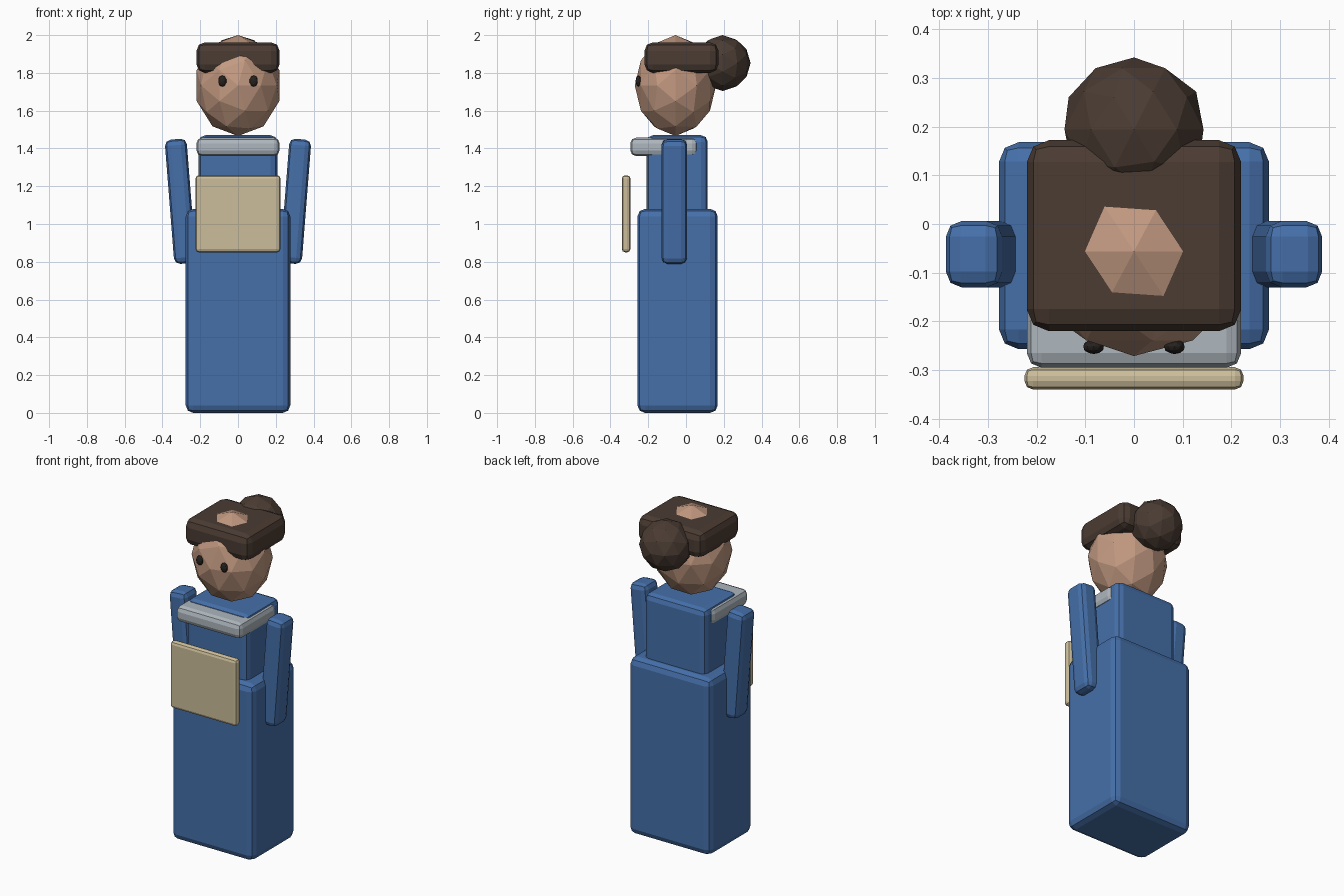
import bpy
from math import radians

if "Cube" in bpy.data.objects:
    bpy.data.objects.remove(bpy.data.objects["Cube"])


def material(name, rgb):
    m = bpy.data.materials.new(name)
    m.diffuse_color = (*rgb, 1)
    m.use_nodes = True
    m.node_tree.nodes["Principled BSDF"].inputs["Base Color"].default_value = m.diffuse_color
    return m


BLUE = material("blue_cloth", (0.06, 0.16, 0.40))
SKIN = material("skin", (0.54, 0.32, 0.22))
HAIR = material("dark_brown", (0.07, 0.045, 0.033))
GREY = material("pale_grey", (0.42, 0.47, 0.51))
CREAM = material("cream", (0.60, 0.51, 0.32))
DARK = material("near_black", (0.02, 0.016, 0.014))


def block(name, x, y, z, bevel, mat, tilt=0):
    """Rounded box from (min, max) ranges, optionally tilted about y."""
    ranges = (x, y, z)
    bpy.ops.mesh.primitive_cube_add(size=1, location=[sum(r) / 2 for r in ranges])
    ob = bpy.context.object
    ob.name = name
    ob.scale = [r[1] - r[0] for r in ranges]
    bpy.ops.object.transform_apply(location=False, rotation=False, scale=True)
    ob.rotation_euler.y = radians(tilt)
    mod = ob.modifiers.new("rounding", "BEVEL")
    mod.width = bevel
    mod.segments = 2
    ob.data.materials.append(mat)
    return ob


def ball(name, loc, radii, mat):
    """Faceted ellipsoid with its poles along y."""
    bpy.ops.mesh.primitive_ico_sphere_add(subdivisions=2, radius=1, rotation=(radians(90), 0, 0))
    ob = bpy.context.object
    ob.name = name
    bpy.ops.object.transform_apply(location=False, rotation=True, scale=False)
    ob.scale = radii
    ob.location = loc
    ob.data.materials.append(mat)
    return ob


# Dress
block("skirt", (-0.277, 0.277), (-0.257, 0.168), (0.0, 1.08), 0.04, BLUE)
block("torso", (-0.208, 0.208), (-0.21, 0.115), (1.0, 1.47), 0.035, BLUE)
block("collar", (-0.22, 0.22), (-0.295, 0.062), (1.36, 1.457), 0.03, GREY)
block("apron_panel", (-0.225, 0.225), (-0.34, -0.294), (0.85, 1.258), 0.018, CREAM)

# Arms, splayed outwards at the top
for side, s in (("left", -1), ("right", 1)):
    c = s * 0.305
    block(side + "_arm", (c - 0.058, c + 0.058), (-0.13, 0.006), (0.79, 1.45), 0.032, BLUE, s * 4.5)

# Head and hair
ball("head", (0, -0.056, 1.733), (0.23, 0.215, 0.267), SKIN)
block("hair_band", (-0.22, 0.22), (-0.22, 0.172), (1.80, 1.962), 0.045, HAIR)
ball("hair_bun", (0, 0.194, 1.852), (0.15, 0.148, 0.148), HAIR)
for side, s in (("left", -1), ("right", 1)):
    ball(side + "_eye", (s * 0.083, -0.252, 1.757), (0.022, 0.015, 0.03), DARK)
